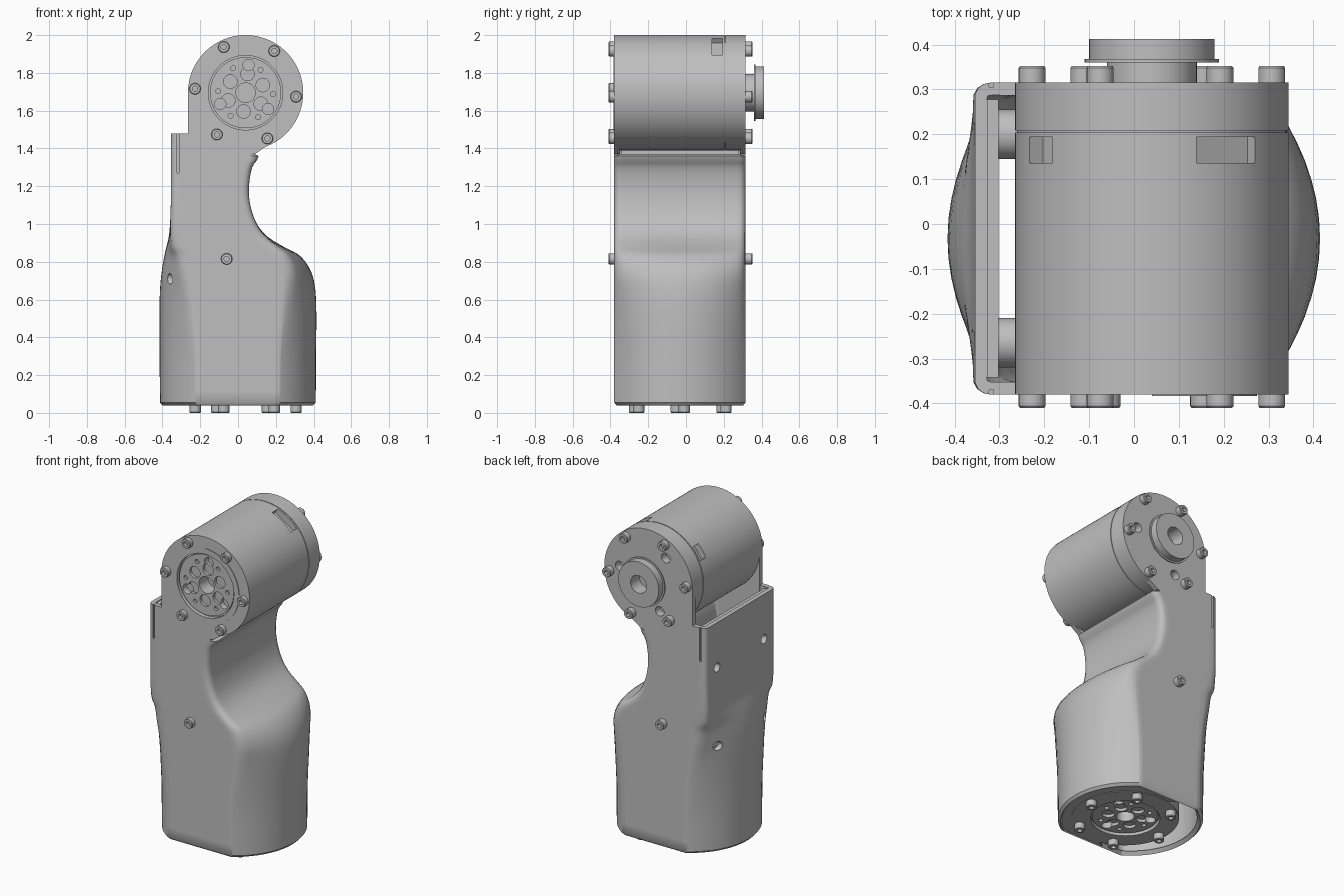
import bpy, bmesh
from math import sin, cos, pi, sqrt, radians
from mathutils import Matrix, Vector

if "Cube" in bpy.data.objects:
    bpy.data.objects.remove(bpy.data.objects["Cube"])

grey = bpy.data.materials.new("machined_grey")
grey.use_nodes = True
grey.diffuse_color = (0.52, 0.52, 0.52, 1)
grey.node_tree.nodes["Principled BSDF"].inputs["Base Color"].default_value = grey.diffuse_color

JOINT = Vector((0.04, -0.38, 1.695))   # front centre of the upper drive
BASE = Vector((0.04, -0.03, 0.04))     # lower face of the lower drive
MID, HALF = -0.0325, 0.3475            # depth centre and half depth
BACK = MID + HALF
TO_FRONT = Matrix.Rotation(-pi / 2, 4, 'X')
TO_BACK = Matrix.Rotation(pi / 2, 4, 'X')
R = 0.305


def make(name, bm, matrix=Matrix()):
    bmesh.ops.recalc_face_normals(bm, faces=bm.faces)
    me = bpy.data.meshes.new(name)
    bm.to_mesh(me)
    bm.free()
    me.materials.append(grey)
    ob = bpy.data.objects.new(name, me)
    ob.matrix_world = matrix
    bpy.context.collection.objects.link(ob)
    return ob


def select(ob):
    bpy.ops.object.select_all(action='DESELECT')
    ob.select_set(True)
    bpy.context.view_layer.objects.active = ob


def smooth(ob, angle=35):
    select(ob)
    bpy.ops.object.shade_smooth_by_angle(angle=radians(angle))
    return ob


def apply_mod(ob, kind, **settings):
    mod = ob.modifiers.new(kind.lower(), kind)
    for key, value in settings.items():
        setattr(mod, key, value)
    select(ob)
    bpy.ops.object.modifier_apply(modifier=mod.name)


def cut(ob, cutter):
    apply_mod(ob, 'BOOLEAN', operation='DIFFERENCE', solver='EXACT',
              use_self=True, object=cutter)


def lathe(name, profile, matrix, seg=64):
    bm = bmesh.new()
    pts = [bm.verts.new((r, 0, h)) for r, h in profile]
    edges = [bm.edges.new(pair) for pair in zip(pts, pts[1:])]
    bmesh.ops.spin(bm, geom=pts + edges, cent=(0, 0, 0), axis=(0, 0, 1),
                   angle=2 * pi, steps=seg, use_merge=True)
    bmesh.ops.remove_doubles(bm, verts=bm.verts, dist=0.0001)
    return make(name, bm, matrix)


def prism(name, pts, y0, y1):
    bm = bmesh.new()
    face = bm.faces.new([bm.verts.new((x, y0, z)) for x, z in pts])
    side = bmesh.ops.extrude_face_region(bm, geom=[face])["geom"]
    moved = [v for v in side if isinstance(v, bmesh.types.BMVert)]
    bmesh.ops.translate(bm, verts=moved, vec=(0, y1 - y0, 0))
    return smooth(make(name, bm))


def add_cyl(bm, r, depth, matrix):
    bmesh.ops.create_cone(bm, cap_ends=True, segments=24, radius1=r, radius2=r,
                          depth=depth, matrix=matrix)


def add_box(bm, size, matrix):
    bmesh.ops.create_cube(bm, size=1, matrix=matrix @ Matrix.Diagonal((*size, 1)))


def polar(deg, r, h=0):
    return Vector((r * cos(radians(deg)), r * sin(radians(deg)), h))


def arc(r, a0, a1, n=24):
    return [(JOINT.x + r * cos(radians(a0 + (a1 - a0) * i / n)),
             JOINT.z + r * sin(radians(a0 + (a1 - a0) * i / n))) for i in range(n + 1)]


# Outer shell: lofted sections going from a truncated circle to a rounded box
def section(z, left, right, w, half=HALF):
    inset = 0.19 * (1 - w) + 0.035 * w
    chord = sqrt(0.415 ** 2 - HALF ** 2)

    def bulge(t):
        u = 1 - abs(t)
        low = (sqrt(0.415 ** 2 - (HALF * t) ** 2) - chord) / (0.415 - chord)
        high = 1 if u > 0.09 else sqrt(max(0, 1 - (1 - u / 0.09) ** 2))
        return low * (1 - w) + high * w

    ts = [sin(pi / 2 * (i / 12 - 1)) for i in range(25)]
    lc, rc = left + inset, right - inset
    ring = [(rc + inset * bulge(t), MID + half * t, z) for t in ts]
    ring += [(rc - 0.03, MID + half, z), (lc + 0.03, MID + half, z)]
    ring += [(lc - inset * bulge(t), MID + half * t, z) for t in reversed(ts)]
    return ring + [(lc + 0.03, MID - half, z), (rc - 0.03, MID - half, z)]


# height, left edge, right edge, squareness
keys = [Vector(k) for k in (
    (.055, -.413, .411, 0), (.3, -.415, .413, 0), (.6, -.415, .413, .1),
    (.74, -.405, .39, .25), (.83, -.39, .33, .4), (.875, -.38, .25, .6),
    (.93, -.367, .16, .8), (1, -.36, .1, .95), (1.1, -.356, .065, 1),
    (1.2, -.355, .058, 1), (1.3, -.355, .075, 1), (1.36, -.355, .11, 1),
    (1.48, -.355, .11, 1))]
rows = [section(.04, -.4, .398, 0, HALF - 0.012)]
for i in range(len(keys) - 1):
    p, a, b, q = keys[max(i - 1, 0)], keys[i], keys[i + 1], keys[min(i + 2, len(keys) - 1)]
    for s in (0, 1 / 3, 2 / 3):
        k = a + 0.5 * s * ((b - p) + s * ((2 * p - 5 * a + 4 * b - q) + s * (3 * (a - b) + q - p)))
        rows.append(section(k[0], k[1], k[2], min(max(k[3], 0), 1)))
rows.append(section(*keys[-1]))

bm = bmesh.new()
grid = [[bm.verts.new(co) for co in row] for row in rows]
n = len(rows[0])
for lo, hi in zip(grid, grid[1:]):
    for j in range(n):
        if lo[0].co.z > 1.355 and j < 24:
            continue               # right wall stops under the drive
        k = (j + 1) % n
        bm.faces.new((lo[j], lo[k], hi[k], hi[j]))
shell = make("outer_shell", bm)
apply_mod(shell, 'SOLIDIFY', thickness=0.028, offset=-1)

# Inner cover plate behind the shell wall
bm = bmesh.new()
add_box(bm, (0.04, 0.62, 0.38), Matrix.Translation((-0.322, MID, 1.285)))
cover = make("cover_plate", bm)

# Screw holes in the wall and the cover seam
bm = bmesh.new()
along_x = Matrix.Rotation(pi / 2, 4, 'Y')
for y in (0.2, -0.265):
    for z in (0.71, 1.2):
        add_cyl(bm, 0.028, 0.3, Matrix.Translation((-0.4, y, z)) @ along_x)
for y in (BACK, MID - HALF):
    add_box(bm, (0.01, 0.02, 0.25), Matrix.Translation((-0.318, y, 1.395)))
holes = make("hole_cutter", bm)
cut(shell, holes)
cut(cover, holes)
bpy.data.objects.remove(holes)
smooth(shell, 40)

# Bosses behind the upper holes
for y in (0.2, -0.265):
    bm = bmesh.new()
    add_cyl(bm, 0.055, 0.045, Matrix.Translation((-0.28, y, 1.2)) @ along_x)
    smooth(make("screw_boss", bm))

# Floor filling the space between shell and lower drive
bm = bmesh.new()
rim = []
for i in range(49):
    d = polar(-100 + 200 * i / 48, 1)
    inner = BASE + d * 0.3
    outer = Vector((0, BASE.y, BASE.z)) + d * 0.39
    outer.y = min(max(outer.y, MID - 0.325), MID + 0.325)
    rim.append([bm.verts.new((p.x, p.y, 0.043)) for p in (inner, outer)])
for (a, b), (c, d) in zip(rim, rim[1:]):
    bm.faces.new((a, b, d, c))
floor = make("shell_floor", bm)
apply_mod(floor, 'SOLIDIFY', thickness=0.03, offset=-1 if floor.data.polygons[0].normal.z < 0 else 1)
for v in floor.data.vertices:
    v.co.z = max(v.co.z, 0.043)


# Rotary drives: housing with rotor pockets, rear holes and side slots
def drive(name, matrix):
    ob = lathe(name, [(0, .012), (.188, .012), (.188, .025), (.197, .025), (.197, 0),
                      (R, 0), (R, .584), (R - .004, .584), (R - .004, .589),
                      (R, .589), (R, .695), (0, .695)], matrix, 96)
    bm = bmesh.new()
    add_cyl(bm, 0.052, 0.2, Matrix())
    for i in range(6):
        add_cyl(bm, 0.036, 0.06, Matrix.Translation(polar(36 + 60 * i, 0.1)))
        add_cyl(bm, 0.013, 0.06, Matrix.Translation(polar(3 + 60 * i, 0.145)))
    for i in range(3):
        add_cyl(bm, 0.03, 0.1, Matrix.Translation(polar(36 + 120 * i, 0.147)))
        add_cyl(bm, 0.03, 0.1, Matrix.Translation(polar(-7 + 120 * i, 0.2, 0.695)))
    for deg, width in ((-56, 0.157), (-145, 0.09)):
        add_box(bm, (0.07, width, 0.057), Matrix.Translation(polar(deg, R - 0.005, 0.545))
                @ Matrix.Rotation(radians(deg), 4, 'Z'))
    cutter = make("drive_cutter", bm, matrix)
    cut(ob, cutter)
    bpy.data.objects.remove(cutter)
    smooth(ob)


def screw(name, matrix, h):
    smooth(lathe(name, [(0, -h + .02), (.014, -h + .02), (.014, -h), (.027, -h),
                        (.03, -h + .004), (.03, .005), (0, .005)], matrix, 24))


front = Matrix.Translation(JOINT) @ TO_FRONT
base = Matrix.Translation(BASE)
drive("upper_drive", front)
drive("lower_drive", base)
for i in range(6):
    spot = Matrix.Translation(polar(4.5 + 60 * i, 0.268))
    screw("front_screw", front @ spot, 0.03)
    screw("base_screw", base @ spot, 0.04)
    p = front @ spot.translation
    screw("back_screw", Matrix.Translation((p.x, BACK, p.z)) @ TO_BACK, 0.037)
screw("front_body_screw", Matrix.Translation((-0.06, MID - HALF, 0.815)) @ TO_FRONT, 0.03)
screw("back_body_screw", Matrix.Translation((-0.06, BACK, 0.815)) @ TO_BACK, 0.037)

# Webs joining the shell walls to the drive ends
web = [(-0.265, 1.695), (-0.265, 1.42), (0.09, 1.37), (0.15, 1.412)] + arc(0.245, 290, 180)
prism("front_web", web, MID - HALF, MID - HALF + 0.03)
prism("back_web", web, BACK - 0.03, BACK)
prism("front_ring_pad", arc(0.235, 90, -60) + arc(0.2, -60, 90), -0.384, -0.375)

# Output hub at the back
lathe_hub = lathe("output_hub", [(.1, -.01), (.1, .045), (.15, .045), (.15, .053),
                                 (.14, .053), (.14, .097), (.055, .097), (.055, .01), (0, .01)],
                  Matrix.Translation((JOINT.x, BACK, JOINT.z)) @ TO_FRONT)
smooth(lathe_hub)
